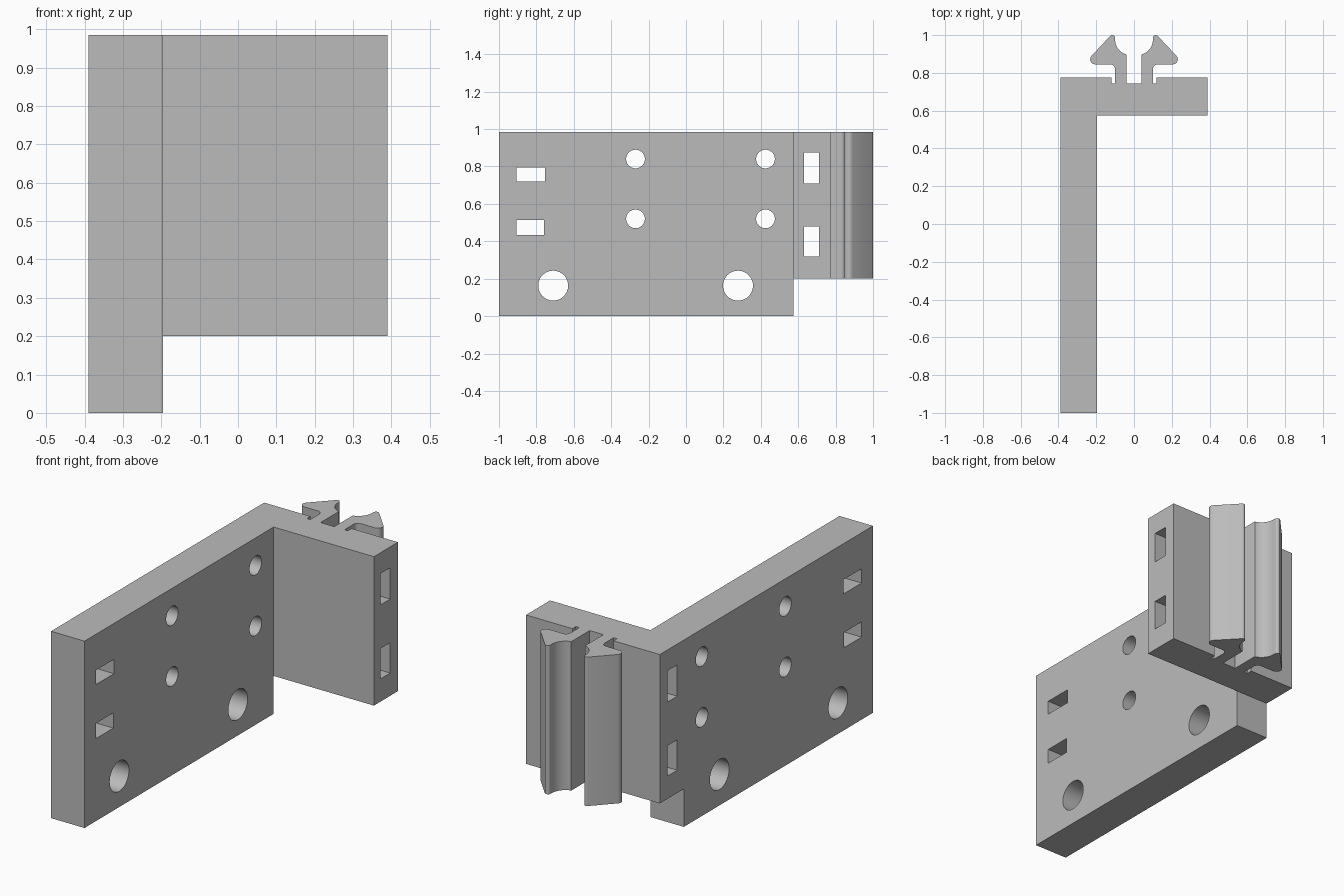
import bpy, bmesh
from math import cos, sin, radians
from mathutils import Matrix, Vector

cube = bpy.data.objects.get("Cube")
if cube:
    bpy.data.objects.remove(cube, do_unlink=True)

grey = bpy.data.materials.new("plain grey")
grey.use_nodes = True
grey.diffuse_color = (0.5, 0.5, 0.5, 1)
grey.node_tree.nodes["Principled BSDF"].inputs["Base Color"].default_value = (0.5, 0.5, 0.5, 1)

HEIGHT = 0.985


def arc(cx, cy, r, start, end, steps=8):
    angles = [radians(start + (end - start) * i / steps) for i in range(steps + 1)]
    return [(cx + r * cos(a), cy + r * sin(a)) for a in angles]


def make_object(name, bm):
    bmesh.ops.recalc_face_normals(bm, faces=bm.faces)
    mesh = bpy.data.meshes.new(name)
    bm.to_mesh(mesh)
    bm.free()
    mesh.materials.append(grey)
    obj = bpy.data.objects.new(name, mesh)
    bpy.context.collection.objects.link(obj)
    return obj


# One barbed clip with its relief notch, from the back face to the centre gap
clip = [(-0.12, 0.775), (-0.12, 0.745), (-0.1, 0.745)]
clip += arc(-0.125, 0.82, 0.025, 0, 90)         # fillet under the barb
clip += arc(-0.205, 0.872, 0.027, 270, 135)     # rounded barb corner
clip += arc(-0.115, 0.985, 0.015, 135, 0)       # rounded tip
clip += arc(-0.02, 0.975, 0.08, 180, 255)       # hollow inner face
clip += [(-0.04, 0.895), (-0.04, 0.745)]

# L-shaped plan with the clip mirrored across the middle of the flange
plan = [(-0.39, -1), (-0.39, 0.775)] + clip
plan += [(-x, y) for x, y in reversed(clip)]
plan += [(0.39, 0.775), (0.39, 0.575), (-0.195, 0.575), (-0.195, -1)]

bm = bmesh.new()
face = bm.faces.new([bm.verts.new((x, y, 0)) for x, y in plan])
solid = bmesh.ops.extrude_face_region(bm, geom=[face])
top = [v for v in solid["geom"] if isinstance(v, bmesh.types.BMVert)]
bmesh.ops.translate(bm, verts=top, vec=(0, 0, HEIGHT))
bracket = make_object("bracket", bm)

# Cutters, all running along x
bm = bmesh.new()


def cut_box(y0, y1, z0, z1):
    centre = Vector((0, (y0 + y1) / 2, (z0 + z1) / 2))
    bmesh.ops.create_cube(bm, size=1, matrix=Matrix.Translation(centre)
                          @ Matrix.Diagonal((1.2, y1 - y0, z1 - z0, 1)))


def cut_hole(y, z, r):
    bmesh.ops.create_cone(bm, cap_ends=True, segments=40, radius1=r, radius2=r, depth=1.2,
                          matrix=Matrix.Translation((0, y, z)) @ Matrix.Rotation(radians(90), 4, "Y"))


cut_box(0.575, 1.2, -0.2, 0.2)          # step below flange and clips
cut_box(-0.905, -0.755, 0.72, 0.795)    # plate slots
cut_box(-0.905, -0.76, 0.435, 0.515)
for z0, z1 in ((0.71, 0.875), (0.32, 0.48)):
    cut_box(0.63, 0.71, z0, z1)         # flange slots
for y in (-0.27, 0.425):
    for z in (0.84, 0.52):
        cut_hole(y, z, 0.05)            # screw holes
for y in (-0.71, 0.278):
    cut_hole(y, 0.163, 0.08)            # large holes
cutter = make_object("hole_cutter", bm)
cutter.hide_render = True

# Cut, then smooth the curved walls only
cut = bracket.modifiers.new("cut holes", "BOOLEAN")
cut.operation = "DIFFERENCE"
cut.solver = "EXACT"
cut.object = cutter
bpy.ops.object.select_all(action="DESELECT")
bracket.select_set(True)
bpy.context.view_layer.objects.active = bracket
bpy.ops.object.modifier_apply(modifier=cut.name)
bpy.data.objects.remove(cutter, do_unlink=True)
bpy.ops.object.shade_smooth_by_angle(angle=radians(30))
